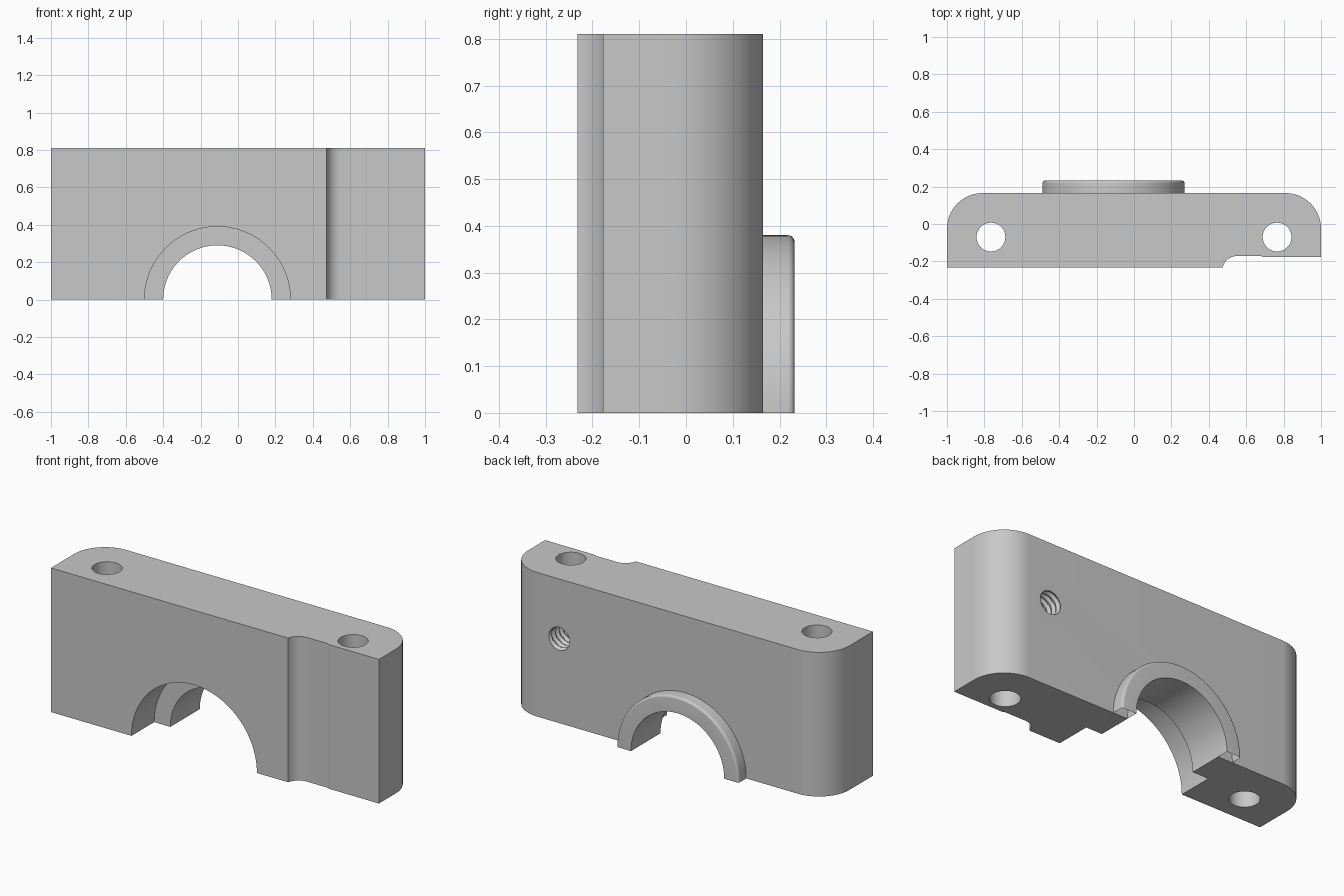
import bpy, bmesh, math

cube = bpy.data.objects.get("Cube")
if cube:
    bpy.data.objects.remove(cube, do_unlink=True)

# Dimensions
HEIGHT = 0.81
FRONT, BACK, BOSS_END = -0.232, 0.165, 0.232
BORE_X = -0.11

grey = bpy.data.materials.new("machined grey")
grey.diffuse_color = (0.58, 0.58, 0.58, 1)
grey.use_nodes = True
grey.node_tree.nodes["Principled BSDF"].inputs["Base Color"].default_value = (0.58, 0.58, 0.58, 1)


def finish(name, bm):
    bmesh.ops.recalc_face_normals(bm, faces=bm.faces)
    mesh = bpy.data.meshes.new(name)
    bm.to_mesh(mesh)
    bm.free()
    mesh.materials.append(grey)
    obj = bpy.data.objects.new(name, mesh)
    bpy.context.collection.objects.link(obj)
    return obj


def prism(name, outline, z0, z1):
    """Extrude a plan outline from z0 to z1."""
    bm = bmesh.new()
    face = bm.faces.new([bm.verts.new((x, y, z0)) for x, y in outline])
    top = bmesh.ops.extrude_face_region(bm, geom=[face])["geom"]
    verts = [v for v in top if isinstance(v, bmesh.types.BMVert)]
    bmesh.ops.translate(bm, verts=verts, vec=(0, 0, z1 - z0))
    return finish(name, bm)


def lathe(name, place, profile, n=96, radius=None):
    """Closed turned solid from (radius, height) pairs; place maps (u, v, h) to xyz."""
    bm = bmesh.new()
    rings = []
    for r, h in profile:
        ring = []
        for i in range(n):
            a = 2 * math.pi * i / n
            rr = radius(h, i / n) if radius else r
            ring.append(bm.verts.new(place(rr * math.cos(a), rr * math.sin(a), h)))
        rings.append(ring)
    for lo, hi in zip(rings, rings[1:]):
        for i in range(n):
            j = (i + 1) % n
            bm.faces.new((lo[i], lo[j], hi[j], hi[i]))
    bm.faces.new(rings[0])
    bm.faces.new(rings[-1])
    return finish(name, bm)


def along_y(cx, cz):
    return lambda u, v, h: (cx + u, h, cz + v)


def along_z(cx, cy):
    return lambda u, v, h: (cx + u, cy + v, h)


def arc(cx, cy, r, a0, a1, n):
    return [(cx + r * math.cos(math.radians(a0 + (a1 - a0) * i / n)),
             cy + r * math.sin(math.radians(a0 + (a1 - a0) * i / n))) for i in range(n + 1)]


def cut(obj, cutters):
    """Subtract every cutter and bake the result."""
    for c in cutters:
        c.hide_render = True
        mod = obj.modifiers.new(c.name, "BOOLEAN")
        mod.operation = "DIFFERENCE"
        mod.solver = "EXACT"
        mod.object = c
    bpy.context.view_layer.update()
    deps = bpy.context.evaluated_depsgraph_get()
    mesh = bpy.data.meshes.new_from_object(obj.evaluated_get(deps))
    obj.modifiers.clear()
    obj.data = mesh


# Block: rounded rear corners and a filleted relief at the front left end
R = 0.19
outline = [(-1, FRONT)]
outline += arc(0.55, -0.249, 0.078, 167, 90, 10)
outline[1] = (outline[1][0], FRONT)
outline += [(0.68, -0.171), (0.69, -0.177), (1, -0.177)]
outline += arc(1 - R, BACK - R, R, 0, 90, 20)
outline += arc(-1 + R, BACK - R, R, 90, 180, 20)
block = prism("bearing_block", outline, 0, HEIGHT)

# Rear boss with a rounded outer rim
rim = 0.014
boss_profile = [(0.38, BACK)] + arc(0.38 - rim, BOSS_END - rim, rim, 0, 90, 6)
boss = lathe("rear_boss", along_y(BORE_X, 0), boss_profile)

# Cutters: shaft bore, front counterbore, bolt holes, everything below the split
bore = lathe("bore_cutter", along_y(BORE_X, 0), [(0.29, -0.5), (0.29, 0.5)])
counterbore = lathe("counterbore_cutter", along_y(BORE_X, 0), [(0.39, -0.5), (0.39, -0.03)])
bolt_holes = [lathe("bolt_hole_cutter", along_z(s * 0.765, -0.07), [(0.077, -0.2), (0.077, 1)], 48)
              for s in (-1, 1)]
below = prism("split_cutter", [(-2, -1), (2, -1), (2, 1), (-2, 1)], -1, 0)

# Threaded blind hole in the back face
PITCH = 0.034


def thread_radius(h, turn):
    phase = (h / PITCH - turn) % 1
    return 0.058 + 0.013 * abs(2 * phase - 1)


steps = [(0, -0.08 + i * PITCH / 6) for i in range(46)]
thread = lathe("thread_cutter", along_y(0.67, 0.478), steps, 36, thread_radius)

cut(block, [bore, counterbore, thread] + bolt_holes)
cut(boss, [bore, below])
for helper in [bore, counterbore, thread, below] + bolt_holes:
    bpy.data.objects.remove(helper, do_unlink=True)

# Smooth curved walls, crisp edges
for obj in (block, boss):
    bpy.ops.object.select_all(action="DESELECT")
    obj.select_set(True)
    bpy.context.view_layer.objects.active = obj
    bpy.ops.object.shade_smooth_by_angle(angle=math.radians(30))
